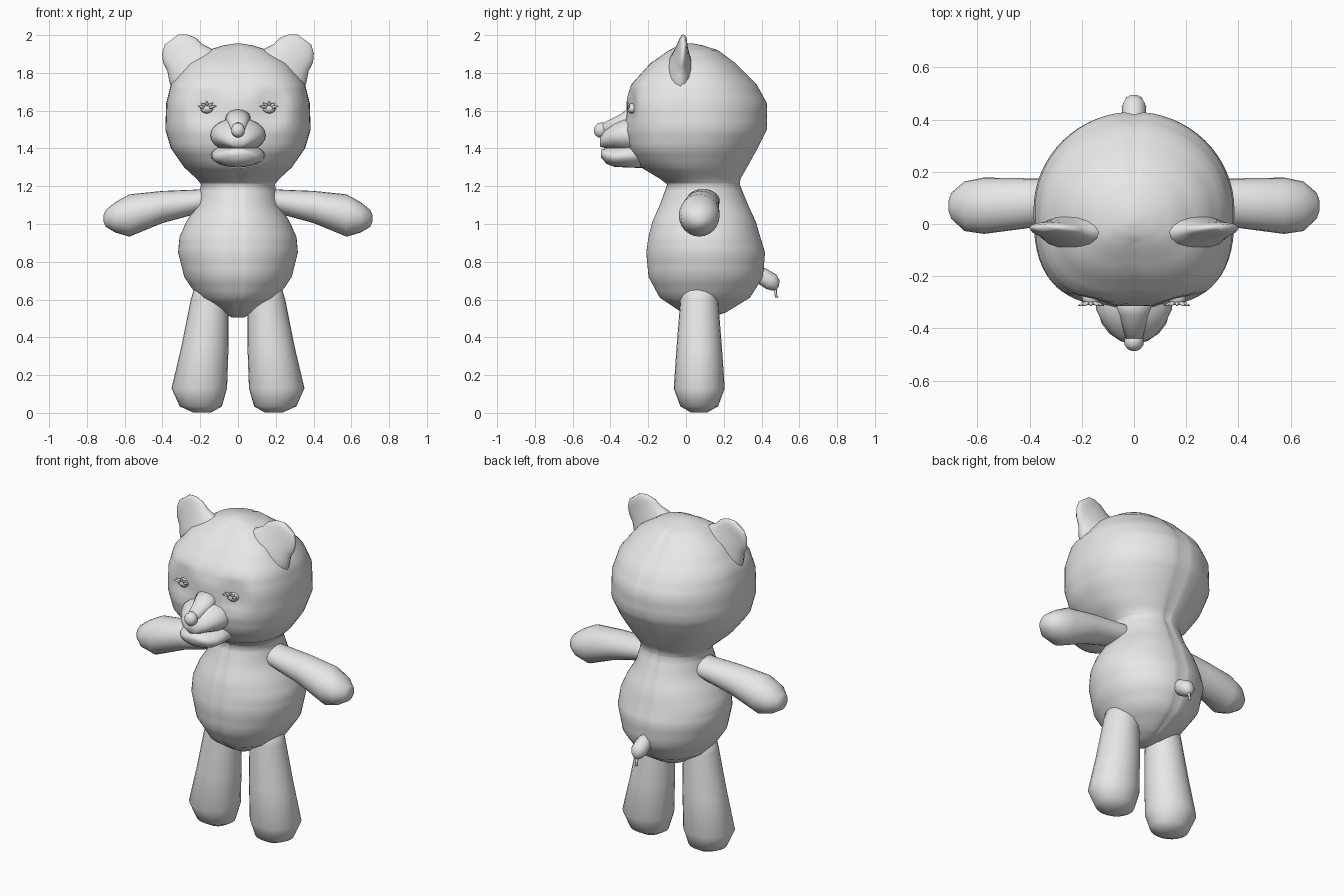
import bpy, bmesh, math
from mathutils import Vector

grey = bpy.data.materials.new("plush grey")
grey.diffuse_color = (0.8, 0.8, 0.8, 1)


def loft(name, rings, n=24, steps=1, mirror=False, power=None, shape=None):
    """Skin rings of (centre, u axis, v axis); power squares off the -v half."""
    rings = [tuple(Vector(a) for a in r) for r in rings]
    fine = []
    for a, b in zip(rings, rings[1:]):
        fine += [tuple(p.lerp(q, k / steps) for p, q in zip(a, b)) for k in range(steps)]
    fine.append(rings[-1])
    bm = bmesh.new()
    loops = []
    for c, u, v in fine:
        loop = []
        for i in range(n):
            t = 2 * math.pi * i / n
            ca, sa = math.cos(t), math.sin(t)
            e = 2 / power(c) if power and sa < 0 else 1
            p = c + u * math.copysign(abs(ca) ** e, ca) + v * math.copysign(abs(sa) ** e, sa)
            loop.append(bm.verts.new(shape(p, c) if shape else p))
        loops.append(loop)
    for a, b in zip(loops, loops[1:]):
        for i in range(n):
            j = (i + 1) % n
            bm.faces.new((a[i], a[j], b[j], b[i]))
    bm.faces.new(loops[0][::-1])
    bm.faces.new(loops[-1])
    bmesh.ops.recalc_face_normals(bm, faces=bm.faces)
    me = bpy.data.meshes.new(name)
    bm.to_mesh(me)
    bm.free()
    me.materials.append(grey)
    me.shade_smooth()
    ob = bpy.data.objects.new(name, me)
    bpy.context.collection.objects.link(ob)
    if mirror:
        ob.modifiers.new("mirror", 'MIRROR')
    return ob


# Body and head in one skin: height, half width, front y, back y
BODY = [(.505, .03, .05, .12), (.53, .09, -.02, .21), (.61, .21, -.14, .34),
        (.72, .285, -.20, .41), (.85, .317, -.212, .42), (.93, .31, -.20, .395),
        (1.01, .275, -.18, .372), (1.10, .22, -.14, .33), (1.21, .195, -.10, .285),
        (1.24, .22, -.14, .29), (1.30, .285, -.24, .325), (1.40, .355, -.30, .38),
        (1.50, .385, -.32, .43), (1.64, .38, -.325, .43), (1.74, .355, -.29, .375),
        (1.85, .27, -.19, .265), (1.92, .16, -.09, .17), (1.945, .08, -.04, .09),
        (1.955, .02, .0, .04)]


def seam_and_sockets(p, c):
    # shallow centre seam
    if abs(p.x) < .01 and (p - c).length > .1:
        p = p + (c - p).normalized() * .01
    # hollow round each eye
    if p.y < c.y:
        d = math.hypot((abs(p.x) - .165) / .12, (p.z - 1.61) / .11)
        if d < 1:
            p.y += .03 * (1 - d * d)
    return p


loft("body_and_head",
     [((0, (f + b) / 2, z), (w, 0, 0), (0, (b - f) / 2, 0)) for z, w, f, b in BODY],
     n=64, steps=3, shape=seam_and_sockets,
     power=lambda c: 2 + .8 * max(0, min(1, (c.z - 1.22) / .15)))

# Legs: height, centre x, half width, half depth
LEG = [(.003, .19, .05, .045), (.035, .197, .112, .10), (.13, .205, .147, .135),
       (.35, .175, .125, .12), (.60, .15, .10, .10), (.70, .14, .08, .09)]
loft("leg", [((x, .07, z), (rx, 0, 0), (0, ry, 0)) for z, x, rx, ry in LEG], mirror=True)

# Arms: x, centre z, half height, centre y, half depth
ARM = [(.10, 1.12, .075, .09, .10), (.22, 1.118, .064, .09, .086), (.40, 1.09, .085, .08, .095),
       (.575, 1.045, .112, .07, .108), (.65, 1.035, .08, .068, .095), (.70, 1.03, .045, .07, .05),
       (.711, 1.03, .02, .07, .02)]
loft("arm", [((x, y, z), (0, ry, 0), (0, 0, rz)) for x, z, rz, y, ry in ARM], mirror=True)

# Ears: distance along the slanted axis, half width, half thickness, centre y
EAR = [(0, .16, .075, -.03), (.05, .142, .062, -.03), (.10, .117, .045, -.025),
       (.15, .109, .03, -.02), (.192, .083, .022, -.015), (.22, .045, .012, -.012)]
loft("ear", [((.22 + .6 * t, y, 1.8 + .8 * t), (.8 * w, 0, -.6 * w), (0, h, 0))
             for t, w, h, y in EAR], n=16, steps=2, mirror=True)


# Snout pieces: y, centre z, half width, half height
def snout(name, rows):
    loft(name, [((0, y, z), (rx, 0, 0), (0, 0, rz)) for y, z, rx, rz in rows])


snout("upper_muzzle", [(-.2, 1.47, .15, .10), (-.33, 1.47, .145, .09), (-.38, 1.465, .12, .07),
                       (-.43, 1.45, .08, .048), (-.455, 1.435, .035, .025)])
snout("lower_jaw", [(-.2, 1.37, .15, .075), (-.33, 1.36, .137, .06), (-.38, 1.355, .125, .052),
                    (-.42, 1.36, .095, .042), (-.45, 1.372, .05, .02)])
snout("nose_bridge", [(-.28, 1.57, .08, .06), (-.35, 1.535, .055, .045), (-.45, 1.50, .03, .03)])
snout("nose", [(-.42, 1.497, .025, .025), (-.44, 1.497, .036, .040), (-.465, 1.497, .036, .038),
               (-.48, 1.495, .024, .025), (-.487, 1.495, .008, .008)])

# Eyes with a fan of lashes
loft("eye", [((.165, y, 1.612), (r, 0, 0), (0, 0, r * .8))
             for y, r in ((-.26, .035), (-.295, .033), (-.308, .018), (-.311, .004))],
     n=12, mirror=True)
for k, deg in enumerate((15, 50, 90, 130, 165)):
    d = Vector((math.cos(math.radians(deg)), 0, math.sin(math.radians(deg)) * .7))
    side = Vector((-d.z, 0, d.x)).normalized()
    base = Vector((.165, -.295, 1.615))
    loft(f"eyelash_{k + 1}",
         [(base + d * t + Vector((0, -t * .35, 0)), side * r, (0, r, 0))
          for t, r in ((.015, .01), (.035, .007), (.052, .001))], n=6, mirror=True)

# Tail: y, z, radius along a downward slope
TAIL = [(.36, .75, .04), (.41, .72, .045), (.45, .695, .047), (.475, .675, .034), (.485, .66, .012)]
loft("tail", [((0, y, z), (r, 0, 0), (0, .6 * r, .8 * r)) for y, z, r in TAIL], n=12)
loft("tail_tip", [((0, y, z), (r, 0, 0), (0, r, 0))
                  for y, z, r in ((.47, .67, .012), (.475, .63, .006), (.48, .612, .009))], n=8)
